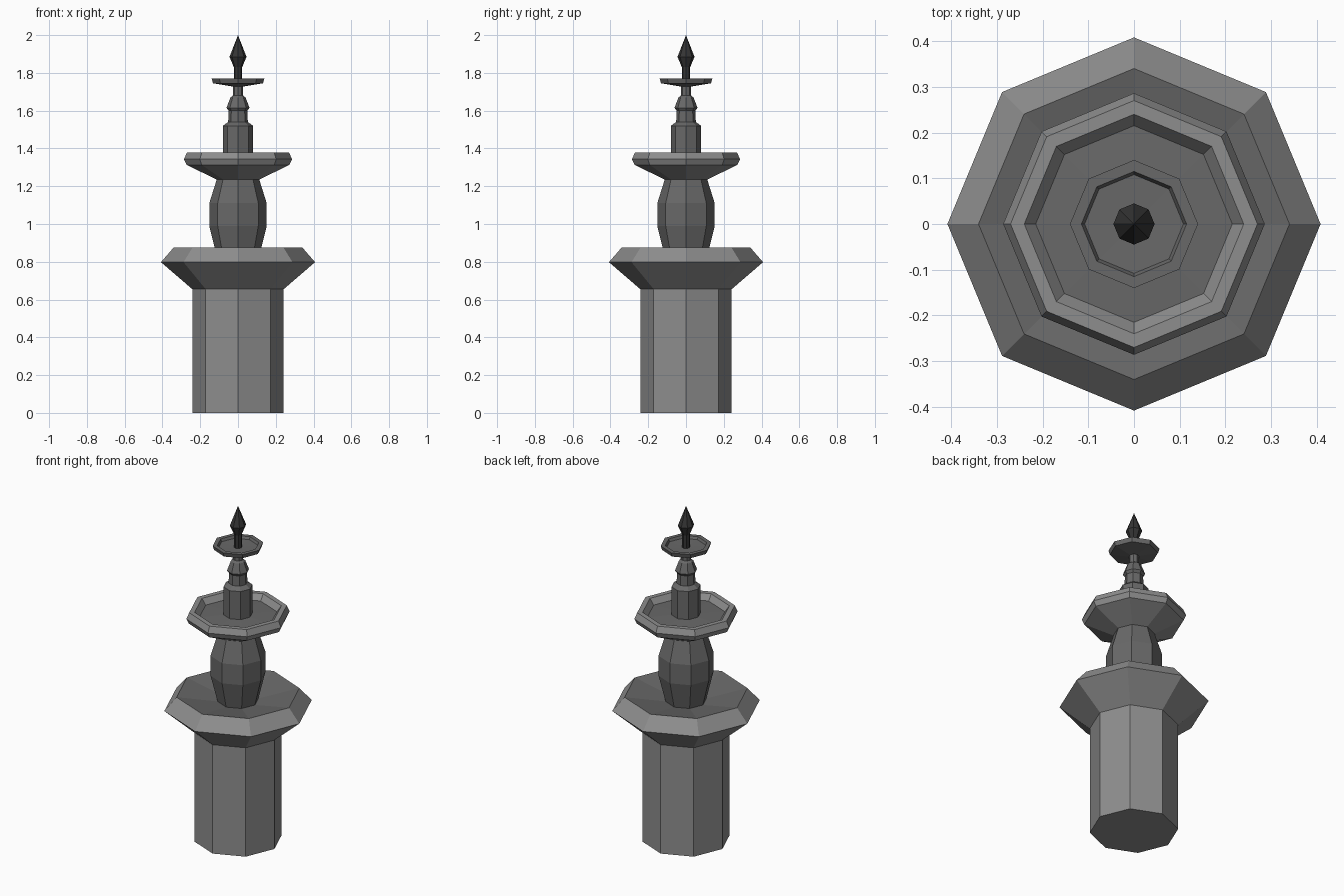
import bpy, bmesh, math

if "Cube" in bpy.data.objects:
    bpy.data.objects.remove(bpy.data.objects["Cube"])

SIDES = 8


def mat(name, v):
    m = bpy.data.materials.new(name)
    m.diffuse_color = (v, v, v, 1)
    m.use_nodes = True
    m.node_tree.nodes["Principled BSDF"].inputs["Base Color"].default_value = m.diffuse_color
    return m


light = mat("light stone", 0.27)
dark = mat("dark stone", 0.14)
metal = mat("dark metal", 0.035)


def lathe(name, profile, mats, inner_from=None):
    """Eight-sided turned part; bands from index inner_from on use the second material."""
    bm = bmesh.new()
    rings = []
    for r, z in profile:
        if r == 0:
            rings.append([bm.verts.new((0, 0, z))] * SIDES)
        else:
            rings.append([bm.verts.new((r * math.cos(i * math.tau / SIDES),
                                        r * math.sin(i * math.tau / SIDES), z))
                          for i in range(SIDES)])
    for k in range(len(rings) - 1):
        a, b = rings[k], rings[k + 1]
        for i in range(SIDES):
            j = (i + 1) % SIDES
            f = bm.faces.new(list(dict.fromkeys((a[i], a[j], b[j], b[i]))))
            if inner_from is not None and k >= inner_from:
                f.material_index = 1
    bmesh.ops.dissolve_degenerate(bm, dist=1e-6, edges=bm.edges)
    bmesh.ops.recalc_face_normals(bm, faces=bm.faces)
    me = bpy.data.meshes.new(name)
    bm.to_mesh(me)
    bm.free()
    for m in mats:
        me.materials.append(m)
    ob = bpy.data.objects.new(name, me)
    bpy.context.collection.objects.link(ob)
    return ob


# Pillar with wide lower basin, dark inside
lathe("pedestal_basin",
      [(0, 0), (0.242, 0), (0.242, 0.655), (0.408, 0.798), (0.34, 0.876), (0, 0.81)],
      [light, dark], 4)

# Swelling column between the basins
lathe("baluster",
      [(0, 0.80), (0.105, 0.80), (0.152, 0.99), (0.152, 1.11), (0.112, 1.237), (0, 1.237)],
      [dark])

# Upper bowl with raised rim, dark floor
lathe("upper_bowl",
      [(0, 1.235), (0.112, 1.235), (0.272, 1.313), (0.286, 1.343), (0.27, 1.379),
       (0.24, 1.379), (0.215, 1.345), (0, 1.355)],
      [light, dark], 6)

# Stepped neck and thin stem
lathe("neck",
      [(0, 1.34), (0.08, 1.34), (0.08, 1.52), (0.052, 1.54), (0.05, 1.60), (0.061, 1.615),
       (0.04, 1.67), (0.027, 1.68), (0.027, 1.74), (0, 1.74)],
      [dark])

# Small top dish
lathe("top_dish",
      [(0, 1.728), (0.03, 1.728), (0.132, 1.745), (0.14, 1.77), (0.115, 1.77),
       (0.108, 1.755), (0, 1.752)],
      [dark])

# Pointed finial on its rod
lathe("finial",
      [(0, 1.75), (0.022, 1.75), (0.022, 1.83), (0.045, 1.885), (0, 2.0)],
      [metal])
